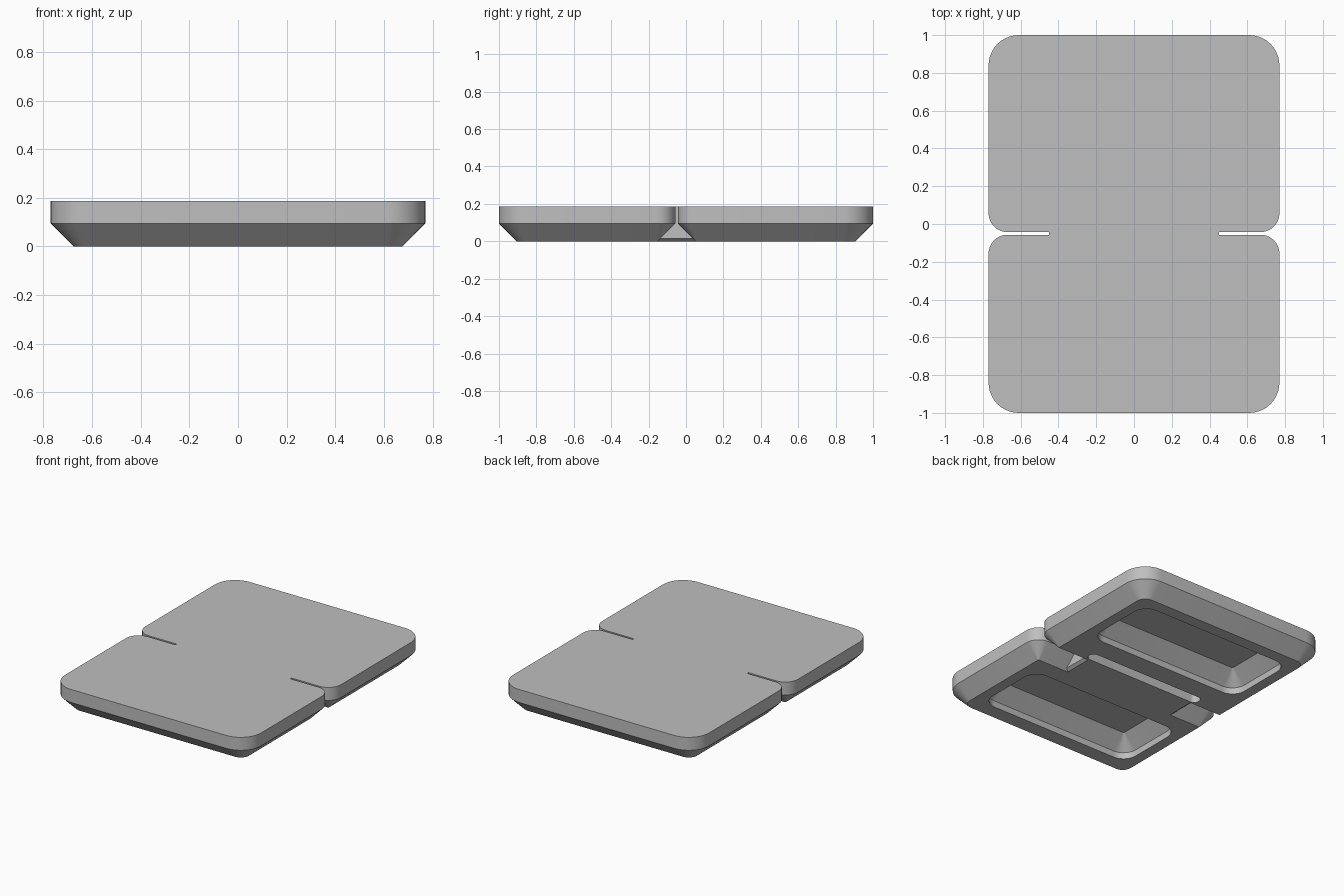
import bpy, bmesh, math

cube = bpy.data.objects.get("Cube")
if cube:
    bpy.data.objects.remove(cube, do_unlink=True)

HALF_X = 0.77      # half width of the body
TOP = 0.187        # overall height
CHAMFER = 0.095    # underside chamfer, also the height of its upper edge
SEAM = -0.05       # y of the slit between the two halves
GAP = 0.007        # half width of the slit
BAR = 0.45         # half length of the joining bar

grey = bpy.data.materials.new("light grey")
grey.use_nodes = True
grey.diffuse_color = (0.52, 0.52, 0.52, 1)
grey.node_tree.nodes["Principled BSDF"].inputs["Base Color"].default_value = (0.52, 0.52, 0.52, 1)


def loft(name, rings):
    """Skin a stack of equal-length point rings and cap both ends."""
    bm = bmesh.new()
    loops = [[bm.verts.new(p) for p in ring] for ring in rings]
    n = len(loops[0])
    for a, b in zip(loops, loops[1:]):
        for i in range(n):
            j = (i + 1) % n
            bm.faces.new((a[i], a[j], b[j], b[i]))
    bm.faces.new(loops[0])
    bm.faces.new(loops[-1])
    bmesh.ops.recalc_face_normals(bm, faces=bm.faces)
    mesh = bpy.data.meshes.new(name)
    bm.to_mesh(mesh)
    bm.free()
    mesh.materials.append(grey)
    obj = bpy.data.objects.new(name, mesh)
    bpy.context.collection.objects.link(obj)
    return obj


def rounded_ring(hx, y0, y1, r_front, r_back, z, inset, steps=10):
    """Rounded rectangle, shrunk by inset, with separate front and back radii."""
    hx, y0, y1 = hx - inset, y0 + inset, y1 - inset
    ring = []
    for k, (sx, y, sy, r) in enumerate(((1, y1, 1, r_back), (-1, y1, 1, r_back),
                                        (-1, y0, -1, r_front), (1, y0, -1, r_front))):
        r = max(r - inset, 0.003)
        for i in range(steps + 1):
            a = math.pi / 2 * (k + i / steps)
            ring.append((sx * (hx - r) + r * math.cos(a), y - sy * r + r * math.sin(a), z))
    return ring


def slab(name, hx, y0, y1, r_front, r_back, layers):
    return loft(name, [rounded_ring(hx, y0, y1, r_front, r_back, z, i) for z, i in layers])


def combine(target, other, operation):
    mod = target.modifiers.new(operation.lower(), "BOOLEAN")
    mod.operation = operation
    mod.solver = "EXACT"
    mod.object = other
    bpy.ops.object.select_all(action="DESELECT")
    bpy.context.view_layer.objects.active = target
    target.select_set(True)
    bpy.ops.object.modifier_apply(modifier=mod.name)
    bpy.data.objects.remove(other, do_unlink=True)


# Two slabs with chamfered undersides
profile = [(0, CHAMFER), (CHAMFER, 0), (TOP, 0)]
body = slab("hinged_tray", HALF_X, SEAM + GAP, 1, 0.1, 0.16, profile)
front_half = slab("front_half", HALF_X, -1, SEAM - GAP, 0.16, 0.1, profile)


# Joining bar that fills the groove, its lower ends bevelled
def bar_section(x, bottom):
    w = GAP + 0.01
    half = [(w, TOP), (w, CHAMFER), (w + CHAMFER - bottom, bottom)]
    pts = half + [(-y, z) for y, z in reversed(half)]
    return [(x, SEAM + y, z) for y, z in pts]


bar = loft("joining_bar", [bar_section(-BAR, 0.015), bar_section(-BAR + 0.02, 0),
                           bar_section(BAR - 0.02, 0), bar_section(BAR, 0.015)])
combine(body, bar, "UNION")
combine(body, front_half, "UNION")

# Underside pockets with sloped walls
for y0, y1 in ((0.29, 0.82), (-0.80, -0.28)):
    pocket = slab("pocket_cutter", 0.6, y0, y1, 0.1, 0.1,
                  [(-0.02, 0), (0.045, 0), (0.14, 0.095)])
    combine(body, pocket, "DIFFERENCE")

# Narrow slot behind the joining bar
slot = slab("slot_cutter", 0.46, 0.062, 0.14, 0.037, 0.037, [(-0.02, 0), (0.08, 0)])
combine(body, slot, "DIFFERENCE")

# Smooth corners, crisp edges
bpy.ops.object.select_all(action="DESELECT")
bpy.context.view_layer.objects.active = body
body.select_set(True)
bpy.ops.object.shade_smooth_by_angle(angle=math.radians(30))
